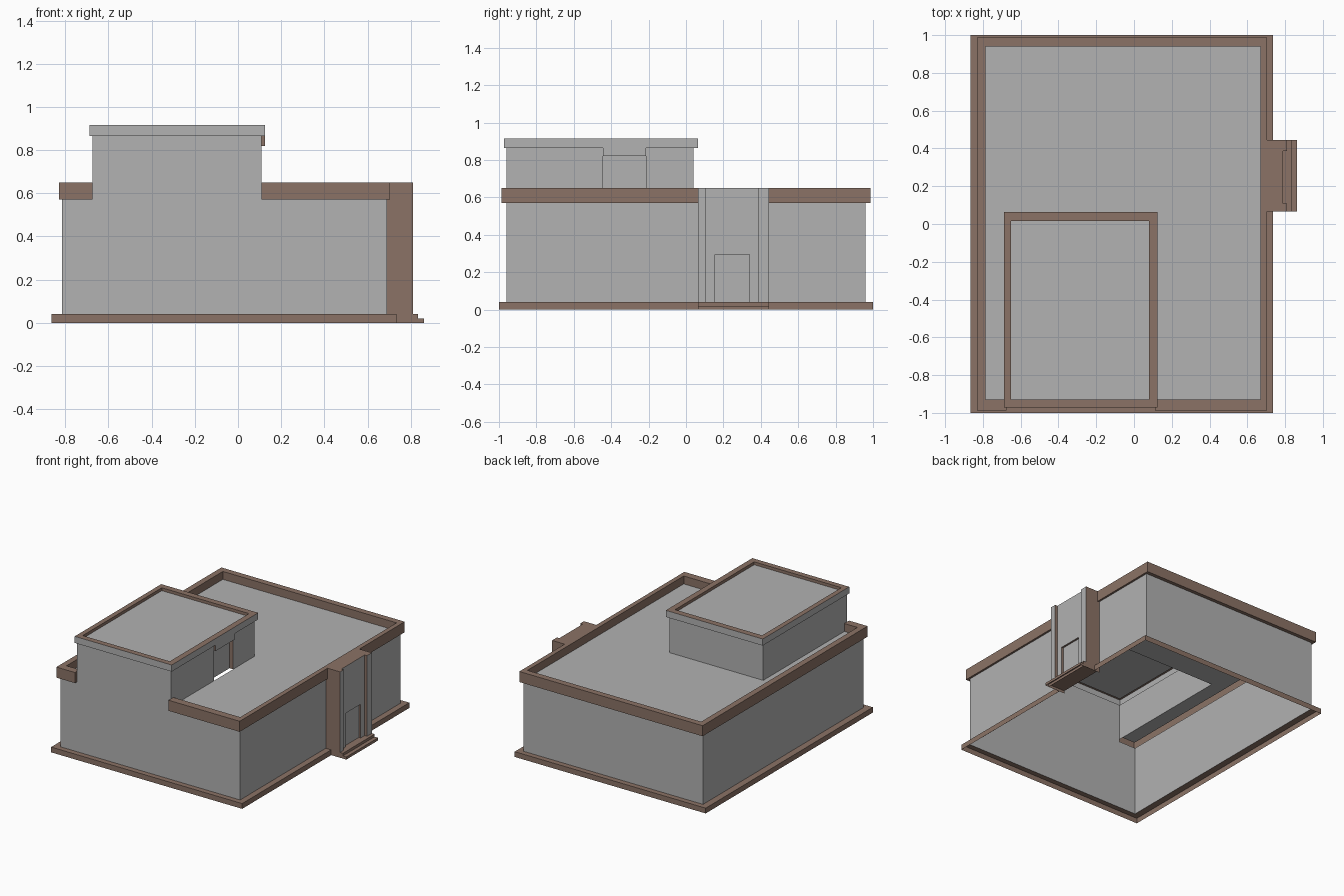
import bpy

cube = bpy.data.objects.get("Cube")
if cube:
    bpy.data.objects.remove(cube, do_unlink=True)


def make_material(name, rgb):
    m = bpy.data.materials.new(name)
    m.use_nodes = True
    m.diffuse_color = (*rgb, 1)
    m.node_tree.nodes["Principled BSDF"].inputs["Base Color"].default_value = (*rgb, 1)
    return m


GREY = make_material("plaster grey", (0.445, 0.445, 0.445))
BROWN = make_material("trim brown", (0.258, 0.171, 0.132))


class Part:
    """Collects open sheets and flat plates into one mesh object."""

    def __init__(self):
        self.verts, self.faces = [], []

    def plate(self, points):
        n = len(self.verts)
        self.verts += points
        self.faces.append(range(n, n + len(points)))
        return self

    def flat(self, outline, z):
        return self.plate([(x, y, z) for x, y in outline])

    def sheet(self, levels, closed=False):
        """Skin between successive (outline, height) levels, outlines anticlockwise."""
        for (a, za), (b, zb) in zip(levels, levels[1:]):
            for i in range(len(a) - (not closed)):
                j = (i + 1) % len(a)
                self.plate([(*a[i], za), (*a[j], za), (*b[j], zb), (*b[i], zb)])
        return self

    def finish(self, name, color=GREY, is_brown=None):
        mesh = bpy.data.meshes.new(name)
        mesh.from_pydata(self.verts, [], [list(f) for f in self.faces])
        mesh.materials.append(color)
        if is_brown:
            mesh.materials.append(BROWN)
            for p in mesh.polygons:
                p.material_index = int(is_brown(p))
        obj = bpy.data.objects.new(name, mesh)
        bpy.context.collection.objects.link(obj)


def rect(x0, x1, y0, y1):
    return [(x0, y0), (x1, y0), (x1, y1), (x0, y1)]


# Shared plan lines: entrance span in y, tower span in x and its back
ENT_S, ENT_N = 0.065, 0.445
TOW_L, TOW_R, TOW_BACK = -0.675, 0.11, 0.04
Z_BASE, Z_WALL, Z_ROOF, Z_RIM = 0.04, 0.57, 0.59, 0.65
Z_EAVE, Z_TOP = 0.865, 0.915


def runs(x0, x1, y0, y1):
    """Perimeter in two runs, broken at the entrance and at the tower front."""
    long_run = [(x1, ENT_N), (x1, y1), (x0, y1), (x0, y0), (TOW_L, y0)]
    short_run = [(TOW_R, y0), (x1, y0), (x1, ENT_S)]
    return long_run, short_run


base = runs(-0.865, 0.735, -1, 1)
wall = runs(-0.815, 0.69, -0.96, 0.96)
rim_out = runs(-0.83, 0.705, -0.987, 0.987)
rim_in = runs(-0.785, 0.67, -0.93, 0.94)

# Plinth around the foot of the walls
outer, inner = base[0] + base[1], wall[0] + wall[1]
Part().sheet([(outer, 0), (outer, Z_BASE), (inner, Z_BASE)]).finish("plinth", BROWN)

# Main walls and roof parapet
walls, parapet = Part(), Part()
for w, o, i in zip(wall, rim_out, rim_in):
    walls.sheet([(w, Z_BASE), (w, Z_WALL)])
    parapet.sheet([(w, Z_WALL), (o, Z_WALL), (o, Z_RIM), (i, Z_RIM), (i, Z_ROOF)])
for x in (TOW_L, TOW_R):
    parapet.plate([(x, -0.987, Z_WALL), (x, -0.96, Z_WALL), (x, -0.96, Z_RIM), (x, -0.987, Z_RIM)])
parapet.plate([(0.67, ENT_N, Z_ROOF), (0.67, ENT_S, Z_ROOF), (0.67, ENT_S, Z_RIM), (0.67, ENT_N, Z_RIM)])
walls.finish("main_walls")
parapet.finish("parapet", BROWN)

# Roof, left open under the tower
Part().flat([(-0.785, -0.93), (TOW_L, -0.93), (TOW_L, TOW_BACK), (TOW_R, TOW_BACK),
             (TOW_R, -0.93), (0.67, -0.93), (0.67, 0.94), (-0.785, 0.94)],
            Z_ROOF).finish("main_roof")

# Tower walls with a recessed side door
DOOR_S, DOOR_N, DOOR_X, Z_LINTEL = -0.445, -0.215, 0.08, 0.82
front = [(TOW_L, -0.96), (TOW_R, -0.96)]
sides = [front[1], (TOW_R, DOOR_S), (DOOR_X, DOOR_S), (DOOR_X, DOOR_N), (TOW_R, DOOR_N),
         (TOW_R, TOW_BACK), (TOW_L, TOW_BACK), front[0]]
tower = Part().sheet([(front, Z_BASE), (front, Z_EAVE)])
tower.sheet([(sides, Z_ROOF), (sides, Z_EAVE)])
tower.finish("tower_walls", GREY,
             lambda p: abs(p.normal.y) > 0.5 and DOOR_X < p.center.x < TOW_R)

# Lintel over the tower door
lintel = rect(DOOR_X, 0.125, DOOR_S, DOOR_N)
Part().sheet([(lintel, Z_LINTEL), (lintel, Z_EAVE)], True).flat(lintel[::-1], Z_LINTEL).finish(
    "tower_door_lintel", GREY, lambda p: abs(p.normal.x) < 0.5)

# Tower cornice and sunken roof
tow = rect(TOW_L, TOW_R, -0.96, TOW_BACK)
c_out = rect(-0.687, 0.125, -0.972, 0.063)
c_in = rect(-0.65, 0.08, -0.93, 0.017)
Z_TROOF = 0.893
Part().sheet([(tow, Z_EAVE), (c_out, Z_EAVE), (c_out, Z_TOP), (c_in, Z_TOP), (c_in, Z_TROOF)],
             True).finish("tower_cornice", GREY,
                          lambda p: abs(p.normal.z) > 0.5 or p.center.z < Z_TOP - 0.0255 + 0.02
                          and -0.66 < p.center.x < 0.09 and -0.94 < p.center.y < 0.03)
Part().flat(c_in, Z_TROOF).finish("tower_roof")

# Entrance portal: side piers, recessed panel and deeper doorway
PIER, PANEL, DOOR = 0.81, 0.79, 0.775
PAN_S, PAN_N, IN_S, IN_N, Z_DOOR = 0.108, 0.387, 0.155, 0.34, 0.295
south = [(0.69, ENT_S), (PIER, ENT_S), (PIER, PAN_S), (PANEL, PAN_S)]
north = [(PANEL, PAN_N), (PIER, PAN_N), (PIER, ENT_N), (0.69, ENT_N)]
doorway = [(PANEL, IN_S), (DOOR, IN_S), (DOOR, IN_N), (PANEL, IN_N)]
lower = south + doorway + north
upper = south + north
portal = Part().sheet([(lower, Z_BASE), (lower, Z_DOOR)])
portal.sheet([(upper, Z_DOOR), (upper, Z_RIM)])
portal.flat(doorway, Z_DOOR)
portal.flat([(0.67, ENT_S)] + upper[1:-1] + [(0.67, ENT_N)], Z_RIM)
portal.finish("entrance_portal", GREY, lambda p: abs(p.normal.x) < 0.5)

# Entrance steps
steps = Part()
for x, z in ((0.862, 0.02), (0.833, Z_BASE)):
    tread = rect(0.69, x, ENT_S, ENT_N)
    steps.sheet([(tread, 0), (tread, z)]).flat(tread, z)
steps.finish("entrance_steps", BROWN)
